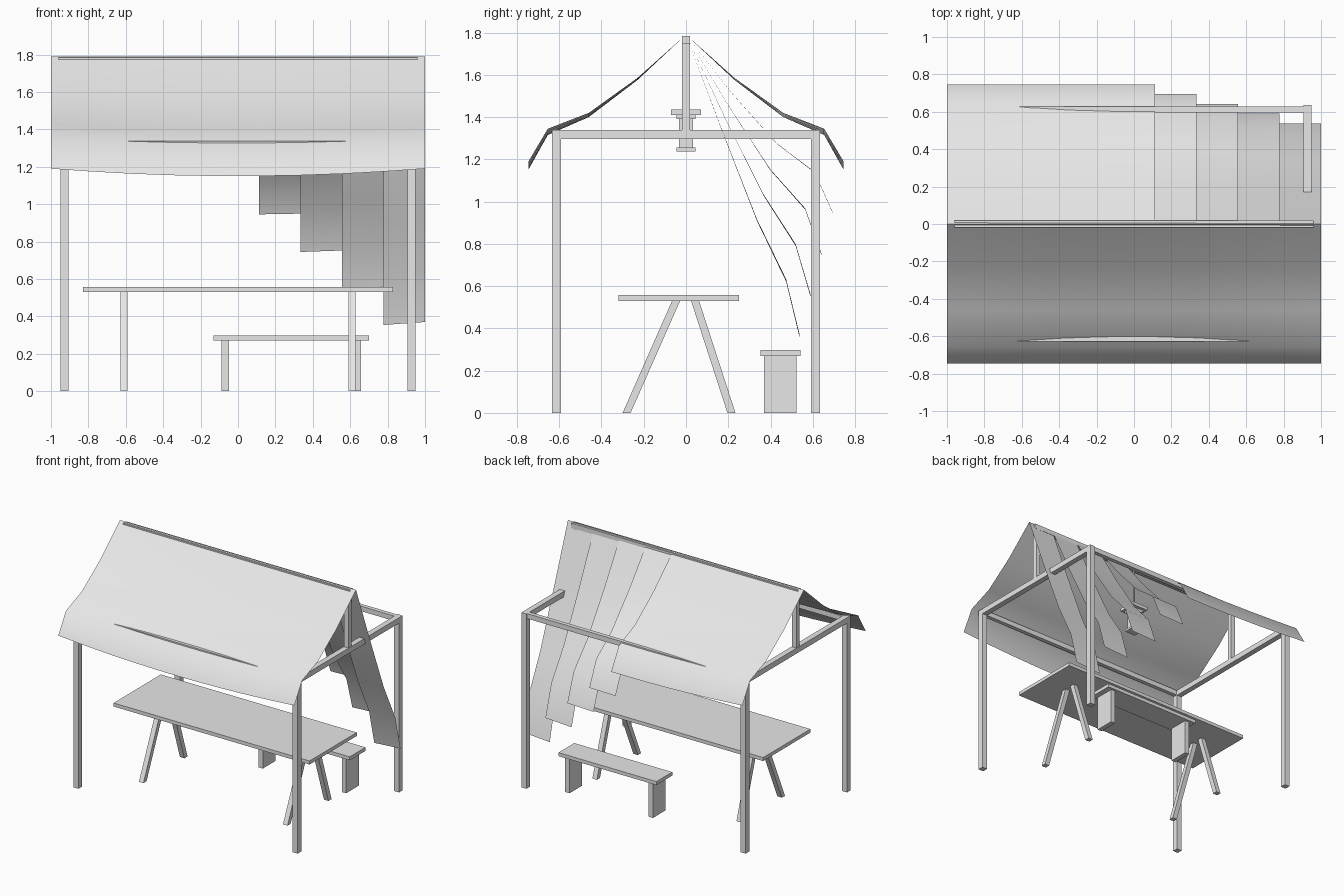
import bpy, bmesh

if "Cube" in bpy.data.objects:
    bpy.data.objects.remove(bpy.data.objects["Cube"])

grey = bpy.data.materials.new("light grey")
grey.diffuse_color = (0.8, 0.8, 0.8, 1)
grey.use_nodes = True
grey.node_tree.nodes["Principled BSDF"].inputs["Base Color"].default_value = grey.diffuse_color


def finish(name, bm, smooth=False):
    mesh = bpy.data.meshes.new(name)
    bm.to_mesh(mesh)
    bm.free()
    mesh.materials.append(grey)
    for p in mesh.polygons:
        p.use_smooth = smooth
    ob = bpy.data.objects.new(name, mesh)
    bpy.context.collection.objects.link(ob)
    return ob


def box(name, x, y, z):
    """Box from (min, max) ranges."""
    bm = bmesh.new()
    bmesh.ops.create_cube(bm, size=1)
    for v in bm.verts:
        for i, (a, b) in enumerate((x, y, z)):
            v.co[i] = a if v.co[i] < 0 else b
    return finish(name, bm)


def leaning_leg(name, x, foot, top, height, w):
    """Square leg leaning in y, cut level at both ends."""
    bm = bmesh.new()
    pts = [(foot - w, 0), (foot + w, 0), (top + w, height), (top - w, height)]
    face = bm.faces.new([bm.verts.new((x - w, y, z)) for y, z in pts])
    ext = bmesh.ops.extrude_face_region(bm, geom=[face])["geom"]
    for v in ext:
        if isinstance(v, bmesh.types.BMVert):
            v.co.x += 2 * w
    bmesh.ops.recalc_face_normals(bm, faces=bm.faces)
    return finish(name, bm)


# timber frame
for sx, side in ((-1, "left"), (1, "right")):
    x = sorted((sx * 0.907, sx * 0.95))
    for sy, end in ((-1, "front"), (1, "back")):
        box(f"{end}_{side}_post", x, sorted((sy * 0.591, sy * 0.635)), (0, 1.3))
    box(f"{side}_tie_beam", x, (-0.635, 0.635), (1.296, 1.338))
    box(f"{side}_king_post", (sx * 0.93 - 0.018, sx * 0.93 + 0.018), (-0.018, 0.018), (1.338, 1.75))
for sy, end in ((-1, "front"), (1, "back")):
    box(f"{end}_eave_beam", (-0.95, 0.95), sorted((sy * 0.595, sy * 0.627)), (1.3, 1.338))
box("ridge_pole", (-0.96, 0.96), (-0.018, 0.018), (1.748, 1.784))

# cloth roof: slope profile (y, z) and how far each point drops per torn strip
PROFILE = [(0, 1.79), (0.23, 1.585), (0.46, 1.42), (0.654, 1.345), (0.746, 1.19)]
DROP = [(0, 0), (0.0155, 0.06), (0.031, 0.126), (0.045, 0.178), (0.052, 0.205)]
COLS = 9


def cloth(name, side, first, last, torn=0):
    bm = bmesh.new()
    rows = []
    for c in range(first, last + 1):
        x = -1 + 2 * c / COLS
        rows.append([bm.verts.new((x, side * (y - torn * dy),
                                   z - torn * dz - 0.01 * i * (1 - x * x)))
                     for i, ((y, z), (dy, dz)) in enumerate(zip(PROFILE, DROP))])
    for a, b in zip(rows, rows[1:]):
        for i in range(len(PROFILE) - 1):
            quad = [a[i], a[i + 1], b[i + 1], b[i]]
            bm.faces.new(quad if side < 0 else quad[::-1])
    return finish(name, bm, smooth=True)


cloth("front_cloth", -1, 0, COLS)
cloth("back_cloth", 1, 0, 5)
for k in range(1, 5):
    cloth(f"torn_strip_{k}", 1, 4 + k, 5 + k, k)

# hanging lantern
for part, r, z in (("cord", 0.006, (1.43, 1.75)), ("cap", 0.07, (1.41, 1.435)),
                   ("collar", 0.046, (1.39, 1.41)), ("body", 0.034, (1.255, 1.39)),
                   ("base", 0.046, (1.238, 1.255))):
    box(f"lantern_{part}", (-r, r), (-r, r), z)

# trestle table
box("table_top", (-0.83, 0.83), (-0.32, 0.252), (0.53, 0.557))
for x, side in ((-0.61, "left"), (0.61, "right")):
    leaning_leg(f"table_front_{side}_leg", x, -0.281, -0.047, 0.53, 0.019)
    leaning_leg(f"table_back_{side}_leg", x, 0.215, 0.043, 0.53, 0.019)

# bench
box("bench_top", (-0.13, 0.70), (0.352, 0.543), (0.27, 0.297))
box("bench_left_leg", (-0.087, -0.049), (0.37, 0.524), (0, 0.27))
box("bench_right_leg", (0.62, 0.657), (0.37, 0.524), (0, 0.27))
